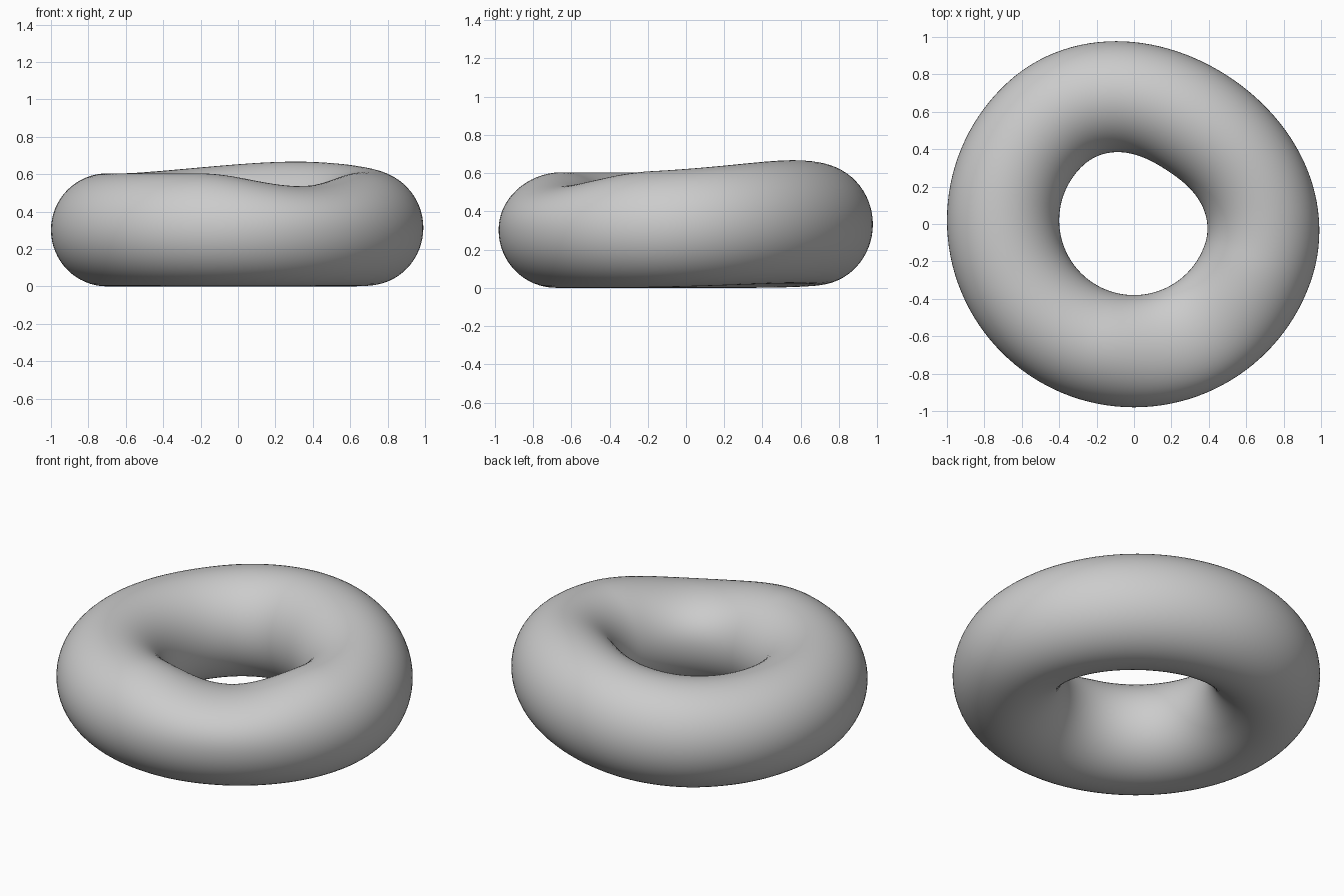
import bpy, bmesh
from math import sin, cos, pi, radians

if "Cube" in bpy.data.objects:
    bpy.data.objects.remove(bpy.data.objects["Cube"])

MAJOR, MINOR, HEIGHT = 0.70, 0.30, 0.302
SEGS, SIDES = 128, 64


def bump(angle, centre, half_width):
    """Smooth falloff, 1 at the centre and 0 beyond half_width (degrees)."""
    d = (angle - radians(centre) + pi) % (2 * pi) - pi
    t = abs(d) / radians(half_width)
    return cos(t * pi / 2) ** 2 if t < 1 else 0.0


# Ring with a raised, pulled-in rear right and a shallow dip at the front right
bm = bmesh.new()
rings = []
for i in range(SEGS):
    a = 2 * pi * i / SEGS
    pull, lift, dip = bump(a, 57, 75), bump(a, 60, 95), bump(a, -62, 45)
    ring = []
    for j in range(SIDES):
        b = 2 * pi * j / SIDES
        top = max(0.0, sin(b))
        r = MAJOR + MINOR * cos(b) - 0.08 * pull
        z = HEIGHT * (1 + sin(b))
        z += lift * (0.043 + 0.02 * sin(b)) - 0.068 * dip * top ** 1.5
        ring.append(bm.verts.new((r * cos(a), r * sin(a) + 0.02, z)))
    rings.append(ring)
for i in range(SEGS):
    p, q = rings[i], rings[(i + 1) % SEGS]
    for j in range(SIDES):
        k = (j + 1) % SIDES
        bm.faces.new((p[j], q[j], q[k], p[k])).smooth = True
bmesh.ops.recalc_face_normals(bm, faces=bm.faces)

mesh = bpy.data.meshes.new("ring")
bm.to_mesh(mesh)
bm.free()
bpy.context.collection.objects.link(bpy.data.objects.new("ring", mesh))
